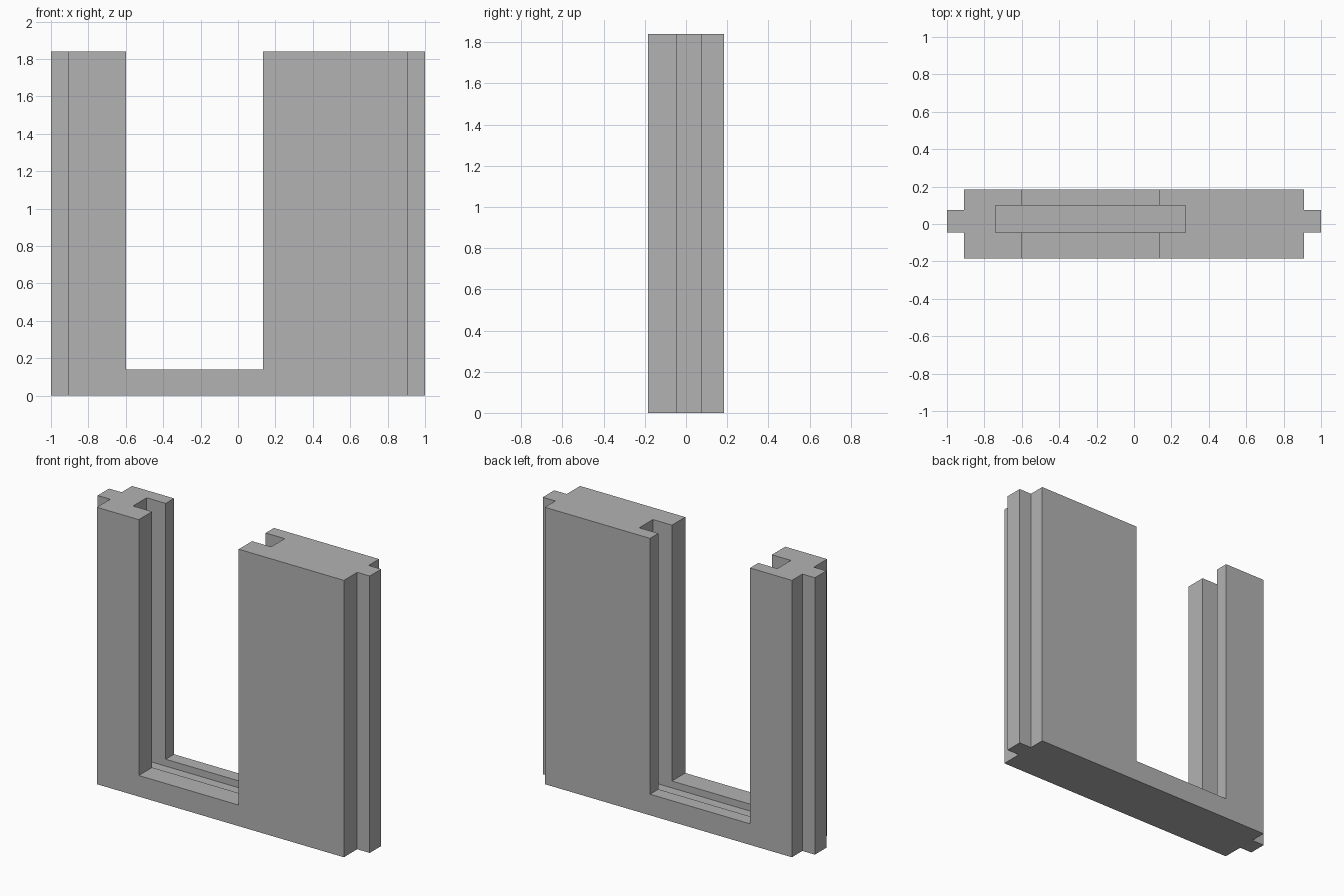
import bpy
import bmesh

if "Cube" in bpy.data.objects:
    bpy.data.objects.remove(bpy.data.objects["Cube"], do_unlink=True)

grey = bpy.data.materials.new("plain grey")
grey.use_nodes = True
colour = (0.45, 0.45, 0.45, 1)
grey.diffuse_color = colour
grey.node_tree.nodes["Principled BSDF"].inputs["Base Color"].default_value = colour

HEIGHT = 1.84
HALF_DEPTH = 0.185
SHOULDER = 0.908          # where the side tongues start
TONGUE = (-0.045, 0.075)  # tongue front and back
ABOVE = HEIGHT + 0.2


def extrude_plan(name, plan, bottom, top):
    """Solid from a plan outline between two heights."""
    bm = bmesh.new()
    base = bm.faces.new([bm.verts.new((x, y, bottom)) for x, y in plan])
    grown = bmesh.ops.extrude_face_region(bm, geom=[base])["geom"]
    verts = [v for v in grown if isinstance(v, bmesh.types.BMVert)]
    bmesh.ops.translate(bm, verts=verts, vec=(0, 0, top - bottom))
    bmesh.ops.recalc_face_normals(bm, faces=bm.faces)
    mesh = bpy.data.meshes.new(name)
    bm.to_mesh(mesh)
    bm.free()
    mesh.materials.append(grey)
    obj = bpy.data.objects.new(name, mesh)
    bpy.context.collection.objects.link(obj)
    return obj


def cut_box(target, name, x, y, bottom):
    """Cut a box, open at the top, out of the target."""
    plan = [(x[0], y[0]), (x[1], y[0]), (x[1], y[1]), (x[0], y[1])]
    cutter = extrude_plan(name, plan, bottom, ABOVE)
    cutter.hide_render = True
    mod = target.modifiers.new(name, 'BOOLEAN')
    mod.operation = 'DIFFERENCE'
    mod.solver = 'EXACT'
    mod.object = cutter
    bpy.context.view_layer.objects.active = target
    bpy.ops.object.modifier_apply(modifier=name)
    bpy.data.objects.remove(cutter, do_unlink=True)


# Wall panel with a tongue down each side
right_side = [(SHOULDER, -HALF_DEPTH), (SHOULDER, TONGUE[0]), (1, TONGUE[0]),
              (1, TONGUE[1]), (SHOULDER, TONGUE[1]), (SHOULDER, HALF_DEPTH)]
left_side = [(-x, y) for x, y in reversed(right_side)]
panel = extrude_plan("wall_panel", right_side + left_side, 0, HEIGHT)

# Opening right through the panel, then the groove around it
cut_box(panel, "opening_cutter", (-0.6, 0.135), (-0.5, 0.5), 0.14)
cut_box(panel, "groove_cutter", (-0.74, 0.275), (-0.045, 0.098), 0.094)
